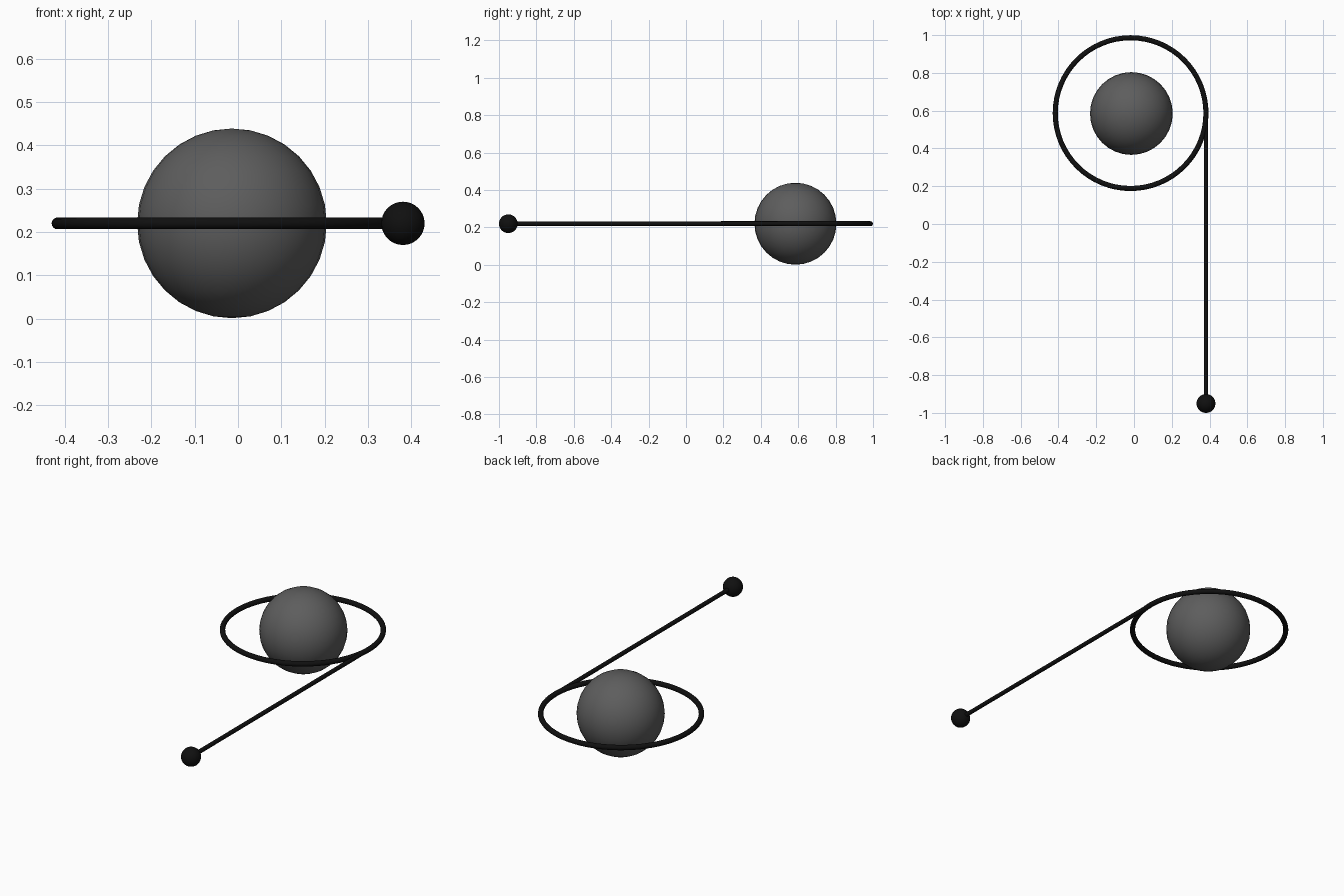
import bpy, math

if "Cube" in bpy.data.objects:
    bpy.data.objects.remove(bpy.data.objects["Cube"])

def material(name, value):
    m = bpy.data.materials.new(name)
    m.diffuse_color = (value, value, value, 1)
    m.use_nodes = True
    m.node_tree.nodes["Principled BSDF"].inputs["Base Color"].default_value = m.diffuse_color
    return m

grey = material("dark grey", 0.11)
black = material("black", 0.005)
Z = 0.22
RING_X, RING_Y, RING_R = -0.018, 0.587, 0.399

def finish(name, mat):
    ob = bpy.context.object
    ob.name = name
    ob.data.materials.append(mat)
    bpy.ops.object.shade_smooth_by_angle(angle=math.radians(40))

def ball(name, loc, radius, mat):
    bpy.ops.mesh.primitive_uv_sphere_add(segments=32, ring_count=16, radius=radius, location=loc)
    finish(name, mat)

# Large central ball
ball("central_ball", (-0.014, 0.585, Z), 0.219, grey)

# Ring around the ball
bpy.ops.mesh.primitive_torus_add(location=(RING_X, RING_Y, Z), major_radius=RING_R,
                                 minor_radius=0.0135, major_segments=64, minor_segments=16)
finish("ring", black)

# Straight rod leaving the ring at a tangent
y0, y1 = -0.95, RING_Y
bpy.ops.mesh.primitive_cylinder_add(vertices=24, radius=0.011, depth=y1 - y0,
                                    location=(0.381, (y0 + y1) / 2, Z),
                                    rotation=(math.pi / 2, 0, 0))
finish("rod", black)

# Small end knob
ball("end_knob", (0.381, -0.95, Z), 0.05, black)
